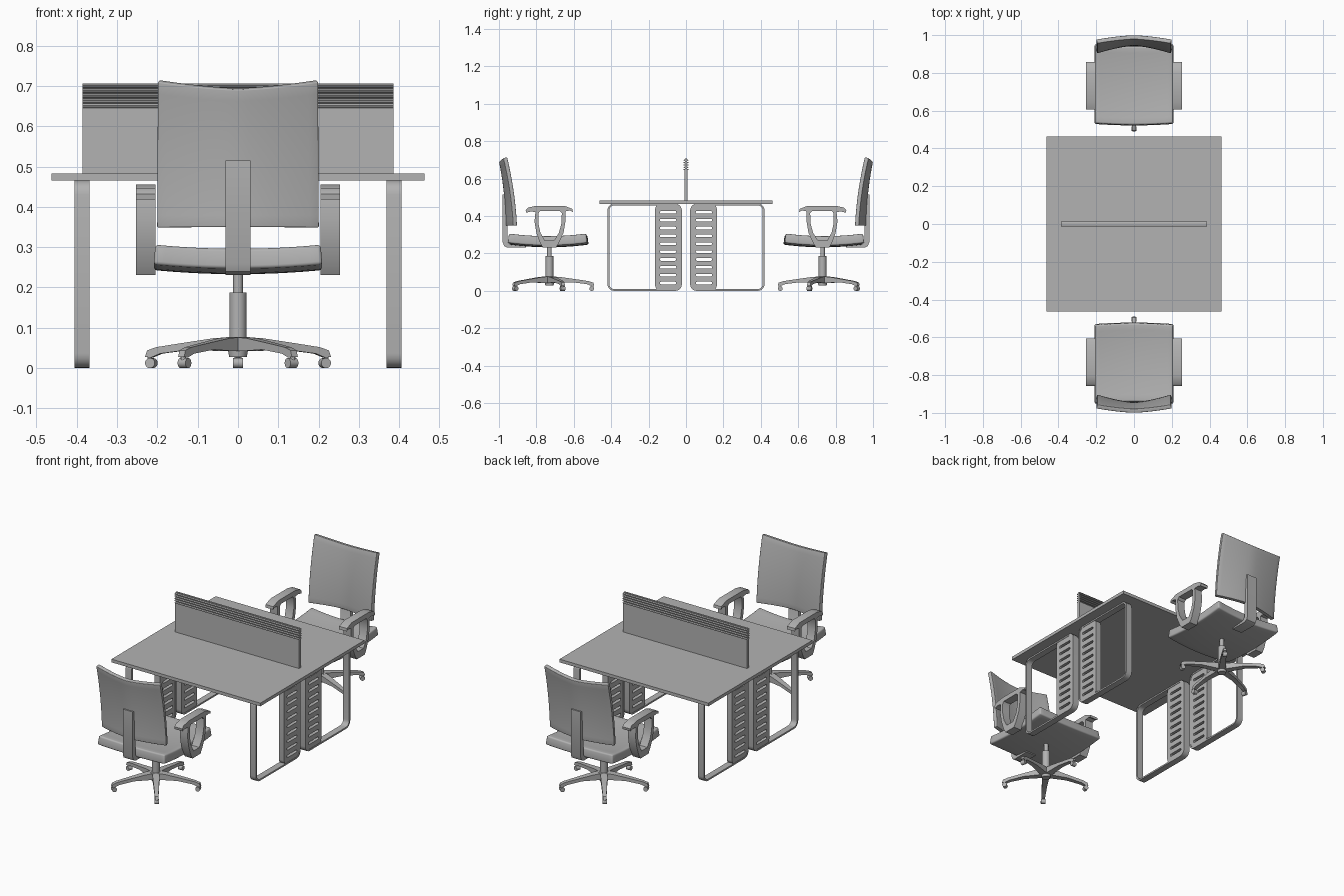
import bpy, bmesh, math
from mathutils import Matrix, Vector

cube = bpy.data.objects.get("Cube")
if cube:
    bpy.data.objects.remove(cube)

grey = bpy.data.materials.new("plain_grey")
grey.use_nodes = True
COLOUR = (0.45, 0.45, 0.45, 1)
grey.diffuse_color = COLOUR
grey.node_tree.nodes["Principled BSDF"].inputs["Base Color"].default_value = COLOUR

# Maps a flat outline (u, v, thickness) to (y, z, x)
SIDEWAYS = Matrix(((0, 0, 1, 0), (1, 0, 0, 0), (0, 1, 0, 0), (0, 0, 0, 1)))


def add(name, mesh):
    """Put a mesh in the scene with the grey material and sharp-edged smoothing."""
    mesh.materials.clear()
    mesh.materials.append(grey)
    obj = bpy.data.objects.new(name, mesh)
    bpy.context.collection.objects.link(obj)
    bpy.ops.object.select_all(action='DESELECT')
    obj.select_set(True)
    bpy.context.view_layer.objects.active = obj
    bpy.ops.object.shade_smooth_by_angle(angle=math.radians(35))
    return obj


def from_bmesh(name, bm):
    mesh = bpy.data.meshes.new(name)
    bm.to_mesh(mesh)
    bm.free()
    return add(name, mesh)


def plate(name, loops, x0, x1):
    """Extrude a (y, z) outline from x0 to x1; further loops are holes."""
    curve = bpy.data.curves.new(name, 'CURVE')
    curve.dimensions = '2D'
    curve.fill_mode = 'BOTH'
    curve.extrude = (x1 - x0) / 2
    for loop in loops:
        spline = curve.splines.new('POLY')
        spline.points.add(len(loop) - 1)
        for point, (u, v) in zip(spline.points, loop):
            point.co = (u, v, 0, 1)
        spline.use_cyclic_u = True
    temp = bpy.data.objects.new("temp", curve)
    bpy.context.collection.objects.link(temp)
    graph = bpy.context.evaluated_depsgraph_get()
    mesh = bpy.data.meshes.new_from_object(temp.evaluated_get(graph))
    bpy.data.objects.remove(temp)
    bm = bmesh.new()
    bm.from_mesh(mesh)
    bmesh.ops.remove_doubles(bm, verts=bm.verts, dist=1e-5)
    bm.transform(Matrix.Translation(((x0 + x1) / 2, 0, 0)) @ SIDEWAYS)
    bmesh.ops.recalc_face_normals(bm, faces=bm.faces)
    return from_bmesh(name, bm)


def rounded(y0, y1, z0, z1, r, steps=5):
    """Rounded rectangle outline."""
    y0, y1 = min(y0, y1), max(y0, y1)
    corners = [(y1 - r, z1 - r), (y0 + r, z1 - r), (y0 + r, z0 + r), (y1 - r, z0 + r)]
    loop = []
    for k, (cy, cz) in enumerate(corners):
        for s in range(steps + 1):
            a = math.pi / 2 * (k + s / steps)
            loop.append((cy + r * math.cos(a), cz + r * math.sin(a)))
    return loop


def cylinder(name, r, z0, z1, r_top=None, matrix=Matrix()):
    bm = bmesh.new()
    bmesh.ops.create_cone(bm, cap_ends=True, segments=24, radius1=r, radius2=r_top or r,
                          depth=z1 - z0, matrix=matrix @ Matrix.Translation((0, 0, (z0 + z1) / 2)))
    return from_bmesh(name, bm)


def cushion(name, shape, thickness, offset, bevel):
    """Thick padded sheet: shape maps u, v in -1..1 to a point."""
    bm = bmesh.new()
    bmesh.ops.create_grid(bm, x_segments=16, y_segments=12, size=1)
    for v in bm.verts:
        v.co = shape(v.co.x, v.co.y)
    obj = from_bmesh(name, bm)
    solid = obj.modifiers.new("thickness", 'SOLIDIFY')
    solid.thickness, solid.offset = thickness, offset
    soft = obj.modifiers.new("soft_edge", 'BEVEL')
    soft.width, soft.segments, soft.limit_method = bevel, 3, 'ANGLE'
    soft.angle_limit = math.radians(50)
    return obj


# Desk top
bm = bmesh.new()
bmesh.ops.create_cube(bm, size=1, matrix=Matrix.Translation((0, 0, 0.474))
                      @ Matrix.Diagonal((0.926, 0.926, 0.018, 1)))
from_bmesh("desk_top", bm)

# Divider screen with a ridged upper band
half = [(0.008, 0.482), (0.008, 0.645)]
for i in range(5):
    z = 0.645 + 0.0125 * i
    half += [(0.014, z + 0.002), (0.014, z + 0.005), (0.005, z + 0.007), (0.005, z + 0.0115)]
plate("divider_screen", [half + [(-y, z) for y, z in reversed(half)]], -0.386, 0.386)

# Leg loops with slotted panels
for side, sx in (("left", 1), ("right", -1)):
    for end, sy in (("front", -1), ("back", 1)):
        x0, x1 = sorted((sx * 0.368, sx * 0.405))
        plate(f"{end}_{side}_leg_loop",
              [rounded(sy * 0.42, sy * 0.022, 0, 0.466, 0.036),
               rounded(sy * 0.41, sy * 0.03, 0.009, 0.457, 0.028)], x0, x1)
        slots = [rounded(sy * 0.14, sy * 0.052, 0.042 * k - 0.007, 0.042 * k + 0.007, 0.0065, 3)
                 for k in range(1, 11)]
        plate(f"{end}_{side}_slotted_panel",
              [rounded(sy * 0.165, sy * 0.026, 0.004, 0.462, 0.025)] + slots,
              x0 + 0.002, x1 - 0.002)

# Chair, built at the front facing the desk
CENTRE = -0.73
parts = []


def seat_shape(u, v):
    return Vector((0.205 * u, -0.733 + 0.206 * v - 0.008 * u * u,
                   0.283 + 0.014 * v * v + 0.01 * u * u))


def back_shape(u, v):
    t = (v + 1) / 2
    bend = abs(u) ** 1.5
    y = 0.943 + 0.035 * t * t - (0.04 - 0.018 * t) * bend
    return Vector((0.195 * u, -y, 0.35 + 0.345 * t + 0.02 * t * bend))


parts.append(cushion("seat", seat_shape, 0.05, -1, 0.008))
parts.append(cushion("backrest", back_shape, 0.022, 1, 0.003))

# Bent support bar behind the backrest
parts.append(plate("back_support", [[
    (-0.98, 0.515), (-0.955, 0.515), (-0.955, 0.265), (-0.945, 0.25), (-0.855, 0.25),
    (-0.855, 0.232), (-0.955, 0.231), (-0.972, 0.24), (-0.98, 0.26)]], -0.031, 0.031))

# Armrests: a pad on an open tapering loop
arm = [(-0.605, 0.422), (-0.607, 0.438), (-0.65, 0.455), (-0.8, 0.455), (-0.845, 0.445),
       (-0.857, 0.432), (-0.855, 0.418), (-0.83, 0.424), (-0.805, 0.422), (-0.81, 0.37),
       (-0.8, 0.31), (-0.78, 0.255), (-0.765, 0.231), (-0.695, 0.231), (-0.68, 0.255),
       (-0.655, 0.31), (-0.645, 0.37), (-0.645, 0.425), (-0.62, 0.43)]
hole = [(-0.78, 0.428), (-0.675, 0.428), (-0.664, 0.415), (-0.666, 0.36), (-0.68, 0.31),
        (-0.705, 0.27), (-0.755, 0.27), (-0.778, 0.31), (-0.789, 0.36), (-0.789, 0.415)]
for side, sx in (("left", 1), ("right", -1)):
    x0, x1 = sorted((sx * 0.205, sx * 0.253))
    parts.append(plate(side + "_armrest", [arm, hole], x0, x1))

# Gas column and hub
axis = Matrix.Translation((0, CENTRE, 0))
parts.append(cylinder("column_rod", 0.012, 0.18, 0.24, matrix=axis))
parts.append(cylinder("column_sleeve", 0.021, 0.06, 0.187, matrix=axis))
parts.append(cylinder("hub", 0.022, 0.028, 0.077, 0.03, axis))

# Five-star base with casters
spoke = [(0, 0.078), (0.06, 0.074), (0.15, 0.061), (0.21, 0.052), (0.234, 0.044), (0.24, 0.028),
         (0.225, 0.026), (0.2, 0.036), (0.12, 0.046), (0.04, 0.042), (0, 0.042)]
for k in range(5):
    turn = axis @ Matrix.Rotation(math.radians(72 * k), 4, 'Z')
    leg = plate(f"base_leg_{k + 1}", [spoke], -0.02, 0.02)
    for v in leg.data.vertices:
        v.co.x *= 1 - 2.3 * v.co.y
    leg.data.transform(turn)
    wheel = turn @ Matrix.Translation((0, 0.226, 0.0125)) @ Matrix.Rotation(math.pi / 2, 4, 'Y')
    parts += [leg,
              cylinder(f"caster_wheel_{k + 1}", 0.0125, -0.012, 0.012, matrix=wheel),
              cylinder(f"caster_stem_{k + 1}", 0.006, 0.015, 0.035,
                       matrix=turn @ Matrix.Translation((0, 0.23, 0)))]

# Second chair, turned to face the first across the desk
for part in parts:
    twin = part.copy()
    twin.name = "back_chair_" + part.name
    part.name = "front_chair_" + part.name
    twin.matrix_world = Matrix.Rotation(math.pi, 4, 'Z')
    bpy.context.collection.objects.link(twin)
